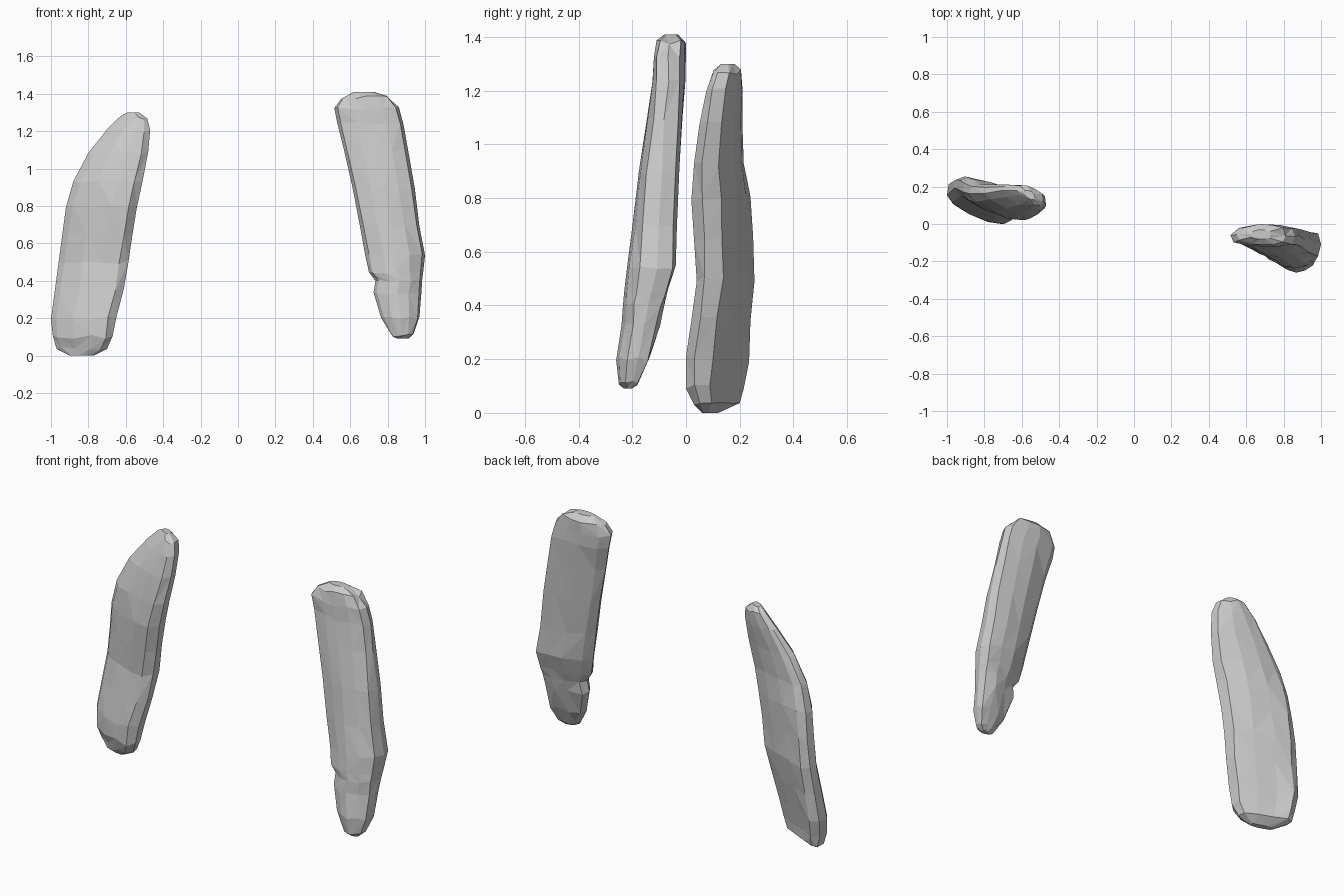
import bpy, bmesh, random

random.seed(4)
stone = bpy.data.materials.new("grey_stone")
stone.diffuse_color = (0.6, 0.6, 0.6, 1)


def standing_stone(name, rows, low, high):
    """Loft rings of (z, x left, x right, y front, y back).
    The section blends from low to high; u runs -1..1 across, v runs 0..1 front to back."""
    bm = bmesh.new()
    z0, z1 = rows[0][0], rows[-1][0]
    rings = []
    for i, (z, xl, xr, yf, yb) in enumerate(rows):
        t = (z - z0) / (z1 - z0)
        end = i in (0, len(rows) - 1)
        ring = []
        for (ua, va), (ub, vb) in zip(low, high):
            u, v = ua + (ub - ua) * t, va + (vb - va) * t
            x = (xl + xr) / 2 + u * (xr - xl) / 2
            y = yf + v * (yb - yf)
            j = 0 if end else 0.005            # slight chipped irregularity
            ring.append(bm.verts.new((x + random.uniform(-j, j) * (abs(u) < 0.8),
                                      y + random.uniform(-j, j) * (0.05 < v < 0.95),
                                      z + random.uniform(-j, j) * 2)))
        rings.append(ring)
    n = len(low)
    # Faceted sides with irregular diagonals
    for a, b in zip(rings, rings[1:]):
        for k in range(n):
            q = [a[k], a[(k + 1) % n], b[(k + 1) % n], b[k]]
            if random.random() < 0.5:
                q = q[1:] + q[:1]
            bm.faces.new((q[0], q[1], q[2]))
            bm.faces.new((q[0], q[2], q[3]))
    # Worn ends
    bm.faces.new(rings[0][::-1])
    bm.faces.new(rings[-1])
    bmesh.ops.recalc_face_normals(bm, faces=bm.faces)
    mesh = bpy.data.meshes.new(name)
    bm.to_mesh(mesh)
    bm.free()
    mesh.materials.append(stone)
    obj = bpy.data.objects.new(name, mesh)
    bpy.context.collection.objects.link(obj)


# Left stone: curved slab, turned so its outer edge sits further back
standing_stone("left_stone", [
    (0.00, -0.90, -0.77, 0.06, 0.12),
    (0.04, -0.97, -0.70, 0.03, 0.20),
    (0.10, -0.99, -0.67, 0.00, 0.215),
    (0.20, -1.00, -0.65, 0.00, 0.235),
    (0.35, -0.98, -0.61, 0.02, 0.24),
    (0.50, -0.96, -0.585, 0.04, 0.255),
    (0.65, -0.94, -0.565, 0.03, 0.25),
    (0.80, -0.92, -0.54, 0.02, 0.24),
    (0.93, -0.88, -0.51, 0.03, 0.215),
    (1.08, -0.80, -0.48, 0.05, 0.21),
    (1.20, -0.70, -0.47, 0.075, 0.21),
    (1.27, -0.63, -0.485, 0.10, 0.205),
    (1.30, -0.59, -0.53, 0.13, 0.18)],
    [(-1, .65), (-.85, .5), (-.3, .25), (.3, .05), (.75, 0), (1, .12),
     (.95, .38), (.4, .6), (-.2, .8), (-.7, 1), (-.95, .92)],
    [(-1, .75), (-.8, .5), (-.3, .2), (.3, .03), (.75, 0), (1, .2),
     (.95, .55), (.4, .85), (-.2, 1), (-.7, 1), (-.95, .9)])

# Right stone: leaning slab with a bulged front and narrow foot
standing_stone("right_stone", [
    (0.09, 0.855, 0.91, -0.23, -0.20),
    (0.11, 0.82, 0.94, -0.25, -0.175),
    (0.20, 0.765, 0.97, -0.26, -0.135),
    (0.33, 0.725, 0.98, -0.24, -0.095),
    (0.40, 0.735, 0.985, -0.235, -0.08),
    (0.45, 0.70, 0.99, -0.23, -0.065),
    (0.54, 0.68, 1.00, -0.22, -0.035),
    (0.70, 0.65, 0.97, -0.20, -0.03),
    (0.90, 0.61, 0.945, -0.175, -0.02),
    (1.10, 0.565, 0.91, -0.145, -0.01),
    (1.24, 0.53, 0.885, -0.125, 0.00),
    (1.32, 0.515, 0.86, -0.12, 0.00),
    (1.38, 0.55, 0.81, -0.11, 0.00),
    (1.41, 0.62, 0.73, -0.08, -0.03)],
    [(-1, .5), (-.85, .3), (-.4, .08), (0, 0), (.5, .1), (.9, .35),
     (1, .65), (.9, .95), (.4, 1), (-.2, .9), (-.8, .7)],
    [(-1, .5), (-.9, .2), (-.4, .03), (0, 0), (.5, 0), (.9, .1),
     (1, .45), (.9, .8), (.4, .95), (-.1, 1), (-.75, .8)])
